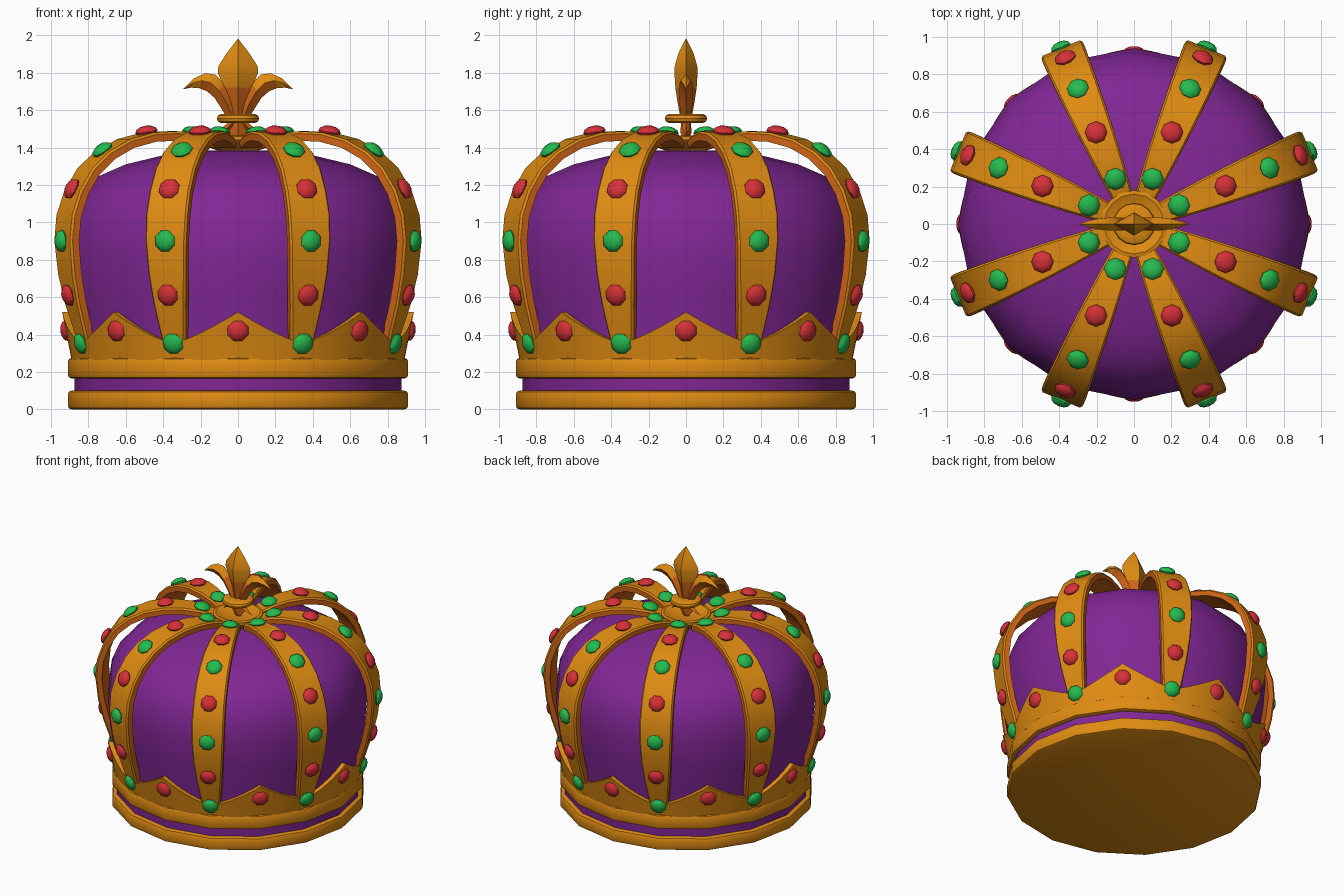
import bpy, bmesh, math
from mathutils import Vector, Matrix

if "Cube" in bpy.data.objects:
    bpy.data.objects.remove(bpy.data.objects["Cube"])


def material(name, rgb):
    m = bpy.data.materials.new(name)
    m.diffuse_color = (*rgb, 1)
    m.use_nodes = True
    m.node_tree.nodes["Principled BSDF"].inputs["Base Color"].default_value = m.diffuse_color
    return m


GOLD = material("gold", (0.74, 0.26, 0.006))
ORANGE = material("deep orange gold", (0.62, 0.13, 0.008))
PURPLE = material("purple velvet", (0.22, 0.02, 0.30))
RED = material("red gem", (0.68, 0.03, 0.04))
GREEN = material("green gem", (0.018, 0.50, 0.08))


def finish(name, bm, mats, angle=35):
    bmesh.ops.remove_doubles(bm, verts=bm.verts, dist=1e-5)
    bmesh.ops.recalc_face_normals(bm, faces=bm.faces)
    me = bpy.data.meshes.new(name)
    bm.to_mesh(me)
    bm.free()
    for m in mats:
        me.materials.append(m)
    ob = bpy.data.objects.new(name, me)
    bpy.context.collection.objects.link(ob)
    bpy.ops.object.select_all(action='DESELECT')
    ob.select_set(True)
    bpy.context.view_layer.objects.active = ob
    bpy.ops.object.shade_smooth_by_angle(angle=math.radians(angle))
    return ob


def bridge(bm, rings, caps=True, mat=lambda k: 0):
    """Join successive closed rings of points into a skin."""
    vs = [[bm.verts.new(p) for p in r] for r in rings]
    n = len(vs[0])
    for a, b in zip(vs, vs[1:]):
        for k in range(n):
            j = (k + 1) % n
            bm.faces.new((a[k], a[j], b[j], b[k])).material_index = mat(k)
    if caps:
        bm.faces.new(vs[0][::-1])
        bm.faces.new(vs[-1])


def lathe(name, profile, mat, n=16):
    bm = bmesh.new()
    bridge(bm, [[(r * math.cos(math.tau * k / n), r * math.sin(math.tau * k / n), z)
                 for k in range(n)] for r, z in profile])
    return finish(name, bm, [mat])


def band(z0, z1, r, b=0.02):
    return [(r - b, z0), (r - b * .3, z0 + b * .3), (r, z0 + b),
            (r, z1 - b), (r - b * .3, z1 - b * .3), (r - b, z1)]


# base bands and velvet cap
lathe("bottom_band", band(0, 0.1, 0.91), GOLD)
lathe("upper_band", band(0.165, 0.275, 0.91), GOLD)
lathe("velvet_cap", [(0.875, 0.06), (0.875, 0.28), (0.895, 0.45), (0.925, 0.65), (0.94, 0.85),
                     (0.92, 1.0), (0.86, 1.14), (0.76, 1.24), (0.6, 1.31), (0.31, 1.38),
                     (0.1, 1.385)], PURPLE)

# pointed coronet: eight peaks rising between the straps
bm = bmesh.new()
N = 96
rings = []
for i in range(N):
    a = math.tau * i / N
    t = abs(((i + 6) % 12) - 6) / 6
    top = 0.355 + 0.165 * (1 - t) ** 1.35
    ro, rt = 0.89, 0.89 + 0.2 * (top - 0.27)
    rings.append([(r * math.cos(a), r * math.sin(a), z) for r, z in
                  ((ro, 0.265), (rt, top), (rt - 0.035, top), (ro - 0.035, 0.265))])
bridge(bm, rings + rings[:1], caps=False, mat=lambda k: 1 if k == 2 else 0)
finish("coronet", bm, [GOLD, ORANGE])

# arched straps: (radius, height, width) of the outer face
STRAP = [(0.885, 0.29, 0.11), (0.91, 0.38, 0.14), (0.965, 0.56, 0.185), (1.0, 0.72, 0.215),
         (1.018, 0.9, 0.235), (1.005, 1.04, 0.24), (0.96, 1.17, 0.235), (0.885, 1.29, 0.23),
         (0.785, 1.38, 0.22), (0.66, 1.445, 0.205), (0.52, 1.48, 0.185),
         (0.38, 1.487, 0.16), (0.26, 1.475, 0.135), (0.15, 1.445, 0.11)]


def strap_normal(i):
    a, b = STRAP[max(i - 1, 0)], STRAP[min(i + 1, len(STRAP) - 1)]
    return Vector((b[1] - a[1], 0, a[0] - b[0])).normalized()


def strap_rings(rot):
    out = []
    for i, (r, z, w) in enumerate(STRAP):
        p, n, h = Vector((r, 0, z)), strap_normal(i), w / 2
        y = Vector((0, 1, 0))
        out.append([rot @ q for q in (
            p - y * (h - .01), p + y * (h - .01), p + y * h - n * .012,
            p + y * h - n * .05, p - y * h - n * .05, p - y * h - n * .012)])
    return out


def add_gem(bm, rot, pos, normal):
    q = Vector(normal).to_track_quat('Z', 'Y').to_matrix().to_4x4()
    bmesh.ops.create_uvsphere(bm, u_segments=8, v_segments=6, radius=1,
                              matrix=rot @ Matrix.Translation(pos) @ q
                              @ Matrix.Rotation(math.pi / 8, 4, 'Z')
                              @ Matrix.Diagonal((0.06, 0.06, 0.032, 1)))


reds, greens = bmesh.new(), bmesh.new()
straps = bmesh.new()
# gems along a strap, alternating green and red: (radius, height, normal index)
GEMS = [(0.908, 0.35, 1), (0.982, 0.61, 2), (1.022, 0.9, 4), (0.962, 1.18, 6),
        (0.785, 1.387, 8), (0.53, 1.485, 10), (0.26, 1.48, 12)]
for k in range(8):
    rot = Matrix.Rotation(math.tau * (k + .5) / 8, 4, 'Z')
    bridge(straps, strap_rings(rot), mat=lambda j: 1 if j in (2, 3, 4) else 0)
    for g, (r, z, i) in enumerate(GEMS):
        add_gem(reds if g % 2 else greens, rot, (r, 0, z), strap_normal(i))
    # gem on each coronet peak
    add_gem(reds, Matrix.Rotation(math.tau * k / 8, 4, 'Z'), (0.918, 0, 0.42), (1, 0, -0.15))
finish("straps", straps, [GOLD, ORANGE])
finish("red_gems", reds, [RED], 40)
finish("green_gems", greens, [GREEN], 40)

# hub where the straps meet, and the collar ring of the finial
lathe("hub", [(0.07, 1.37), (0.14, 1.395), (0.18, 1.44), (0.18, 1.46), (0.16, 1.465),
              (0.1, 1.44), (0.03, 1.435)], GOLD)
lathe("finial_collar", [(0.04, 1.53), (0.09, 1.53), (0.108, 1.54), (0.113, 1.555),
                        (0.108, 1.57), (0.09, 1.58), (0.04, 1.58)], GOLD)


# finial petals: diamond sections between two edges in the xz plane
def petal(bm, rows, split):
    rs = []
    for (ax, az), (bx, bz), d in rows:
        mx, mz = (ax + bx) / 2, (az + bz) / 2
        rs.append([(ax, 0, az), (mx, -d, mz), (bx, 0, bz), (mx, d, mz)])
    before = len(bm.faces)
    bridge(bm, rs)
    bm.faces.ensure_lookup_table()
    for f in bm.faces[before:]:
        if f.calc_center_median().z < split:
            f.material_index = 1


bm = bmesh.new()
petal(bm, [((-w, z), (w, z), d) for w, z, d in
           ((0.035, 1.56, .03), (0.05, 1.64, .045), (0.075, 1.72, .057), (0.108, 1.80, .062),
            (0.105, 1.835, .06), (0.06, 1.905, .04), (0.025, 1.95, .018), (0.002, 1.98, .002))], 1.7)
for s in (-1, 1):
    petal(bm, [((s * ax, az), (s * bx, bz), d) for ax, az, bx, bz, d in
               ((0.0, 1.56, 0.06, 1.56, .025), (0.03, 1.66, 0.09, 1.61, .035),
                (0.075, 1.74, 0.125, 1.665, .036), (0.12, 1.79, 0.165, 1.70, .034),
                (0.175, 1.797, 0.21, 1.718, .028), (0.235, 1.77, 0.25, 1.72, .018),
                (0.292, 1.715, 0.29, 1.712, .002))], 1.735)
    # small tail under the collar
    petal(bm, [((s * ax, az), (s * bx, bz), d) for ax, az, bx, bz, d in
               ((0.0, 1.54, 0.045, 1.54, .02), (0.03, 1.50, 0.08, 1.51, .02),
                (0.12, 1.468, 0.122, 1.472, .002))], 1.7)
petal(bm, [((-w, z), (w, z), d) for w, z, d in
           ((0.03, 1.55, .025), (0.055, 1.48, .03), (0.002, 1.41, .002))], 1.7)
finish("lily_finial", bm, [GOLD, ORANGE], 30)
